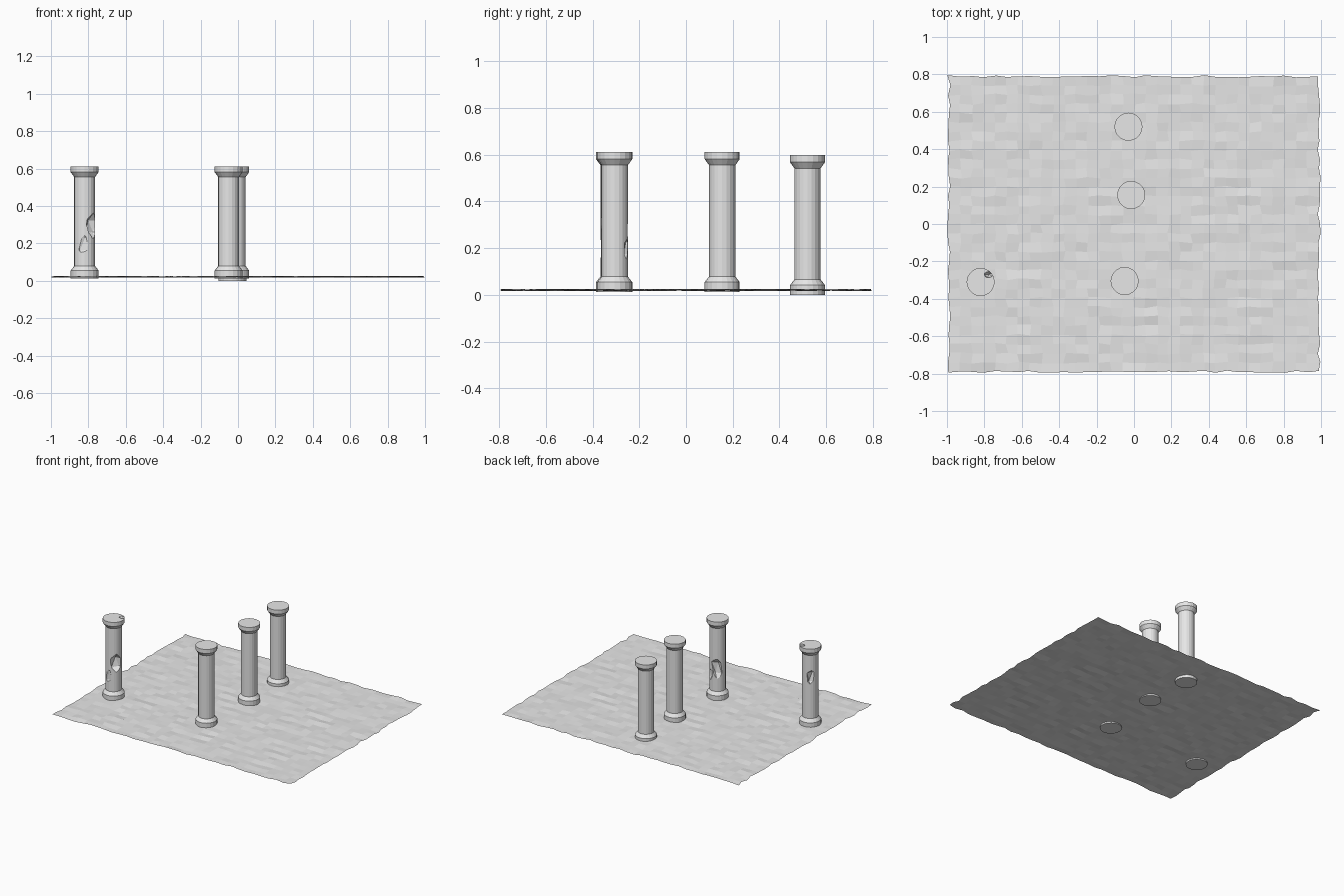
import bpy, bmesh, math, random
from mathutils import Vector

random.seed(7)
if "Cube" in bpy.data.objects:
    bpy.data.objects.remove(bpy.data.objects["Cube"], do_unlink=True)

GREY = (0.8, 0.8, 0.8, 1)
stone = bpy.data.materials.new("pale grey stone")
stone.use_nodes = True
stone.diffuse_color = GREY
stone.node_tree.nodes["Principled BSDF"].inputs["Base Color"].default_value = GREY


def make_object(name, bm):
    bmesh.ops.recalc_face_normals(bm, faces=bm.faces)
    mesh = bpy.data.meshes.new(name)
    bm.to_mesh(mesh)
    bm.free()
    mesh.materials.append(stone)
    obj = bpy.data.objects.new(name, mesh)
    bpy.context.collection.objects.link(obj)
    return obj


def jitter(amount):
    return random.uniform(-amount, amount)


# Uneven ground sheet with ragged borders
def ground():
    bm = bmesh.new()
    bmesh.ops.create_grid(bm, x_segments=32, y_segments=32, size=1)
    for v in bm.verts:
        v.co = (v.co.x * 0.99 + jitter(0.008), v.co.y * 0.79 + jitter(0.006),
                0.021 + jitter(0.0045))
    return make_object("ground", bm)


# Turned column: flared base, plain shaft, flared capital
PROFILE = [(0.075, 0), (0.075, 0.042), (0.056, 0.066),
           (0.056, 0.542), (0.075, 0.568), (0.075, 0.598)]


def pillar(name, x, y, z, sides=20):
    bm = bmesh.new()
    rings = []
    for radius, height in PROFILE:
        rings.append([bm.verts.new((x + radius * math.cos(math.tau * i / sides),
                                    y + radius * math.sin(math.tau * i / sides),
                                    z + height)) for i in range(sides)])
    for low, high in zip(rings, rings[1:]):
        for i in range(sides):
            j = (i + 1) % sides
            bm.faces.new((low[i], low[j], high[j], high[i]))
    bm.faces.new(rings[0])
    bm.faces.new(rings[-1])
    return make_object(name, bm)


# Break a rough lump of stone out of a pillar
def chip(obj, centre, size):
    bm = bmesh.new()
    bmesh.ops.create_icosphere(bm, subdivisions=1, radius=1)
    for v in bm.verts:
        offset = v.co * random.uniform(0.8, 1.2)
        v.co = Vector(centre) + Vector(o * s for o, s in zip(offset, size))
    cutter = make_object("chip_cutter", bm)
    cutter.hide_render = True
    mod = obj.modifiers.new("chip", "BOOLEAN")
    mod.operation = "DIFFERENCE"
    mod.solver = "EXACT"
    mod.object = cutter
    bpy.context.view_layer.update()
    graph = bpy.context.evaluated_depsgraph_get()
    result = bpy.data.meshes.new_from_object(obj.evaluated_get(graph))
    obj.modifiers.clear()
    obj.data = result
    bpy.data.objects.remove(cutter, do_unlink=True)


ground()

# name, foot position, and the chips as (offset from axis and height, size)
PILLARS = [
    ("left_front_pillar", (-0.82, -0.31, 0.013), [
        ((0.055, -0.035, 0.29), (0.05, 0.05, 0.075)),
        ((-0.01, -0.075, 0.2), (0.05, 0.032, 0.075)),
        ((-0.045, 0.055, 0.39), (0.04, 0.035, 0.07)),
        ((0.045, 0.04, 0.61), (0.03, 0.02, 0.03))]),
    ("middle_front_pillar", (-0.05, -0.305, 0.013), [
        ((-0.035, 0.055, 0.25), (0.045, 0.04, 0.09)),
        ((0.03, 0.06, 0.2), (0.03, 0.025, 0.06))]),
    ("middle_pillar", (-0.015, 0.155, 0.013), []),
    ("middle_back_pillar", (-0.03, 0.52, 0), []),
]
for name, (x, y, z), chips in PILLARS:
    column = pillar(name, x, y, z)
    for (dx, dy, height), size in chips:
        chip(column, (x + dx, y + dy, height), size)
